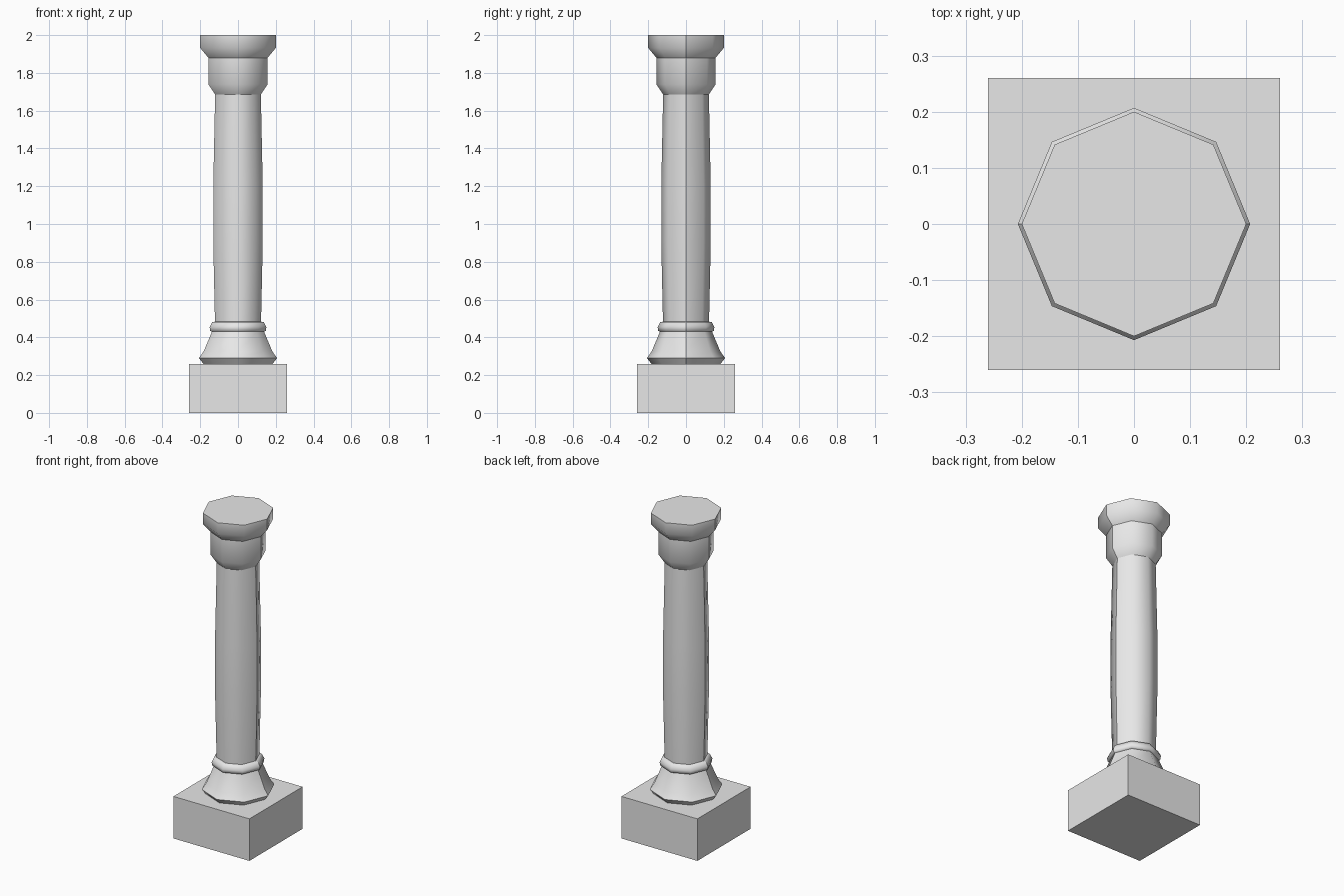
import bpy
import bmesh
from math import cos, sin, pi

cube = bpy.data.objects.get("Cube")
if cube:
    bpy.data.objects.remove(cube, do_unlink=True)

# One plain stone colour
stone = bpy.data.materials.new("pale_grey_stone")
stone.use_nodes = True
stone.diffuse_color = (0.8, 0.8, 0.8, 1)
stone.node_tree.nodes["Principled BSDF"].inputs["Base Color"].default_value = stone.diffuse_color


def add_object(name, bm):
    bmesh.ops.recalc_face_normals(bm, faces=bm.faces)
    mesh = bpy.data.meshes.new(name)
    bm.to_mesh(mesh)
    bm.free()
    mesh.materials.append(stone)
    obj = bpy.data.objects.new(name, mesh)
    bpy.context.collection.objects.link(obj)
    return obj


def turned_part(name, profile, sides=8):
    """Octagonal turning from (radius, height, crisp ring) points, capped at both ends."""
    bm = bmesh.new()
    rings = []
    for radius, z, crisp in profile:
        angles = [2 * pi * i / sides for i in range(sides)]
        rings.append([bm.verts.new((radius * cos(a), radius * sin(a), z)) for a in angles])
    for low, high in zip(rings, rings[1:]):
        for i in range(sides):
            j = (i + 1) % sides
            bm.faces.new((low[i], low[j], high[j], high[i])).smooth = True
    for ring in (rings[0], rings[-1]):
        bm.faces.new(ring)
    # Crisp rings, and the two side seams where the halves meet
    for ring, (radius, z, crisp) in zip(rings, profile):
        for i in range(sides):
            if crisp:
                bm.edges.get((ring[i], ring[(i + 1) % sides])).smooth = False
    for low, high in zip(rings, rings[1:]):
        for i in (0, sides // 2):
            bm.edges.get((low[i], high[i])).smooth = False
    return add_object(name, bm)


# Square plinth
bm = bmesh.new()
bmesh.ops.create_cube(bm, size=1)
for v in bm.verts:
    v.co = (v.co.x * 0.52, v.co.y * 0.52, (v.co.z + 0.5) * 0.26)
add_object("plinth", bm)

# Flared foot with a collar, swelling shaft, then stepped capital
turned_part("column", [
    (0.183, 0.26, True),
    (0.207, 0.29, True),
    (0.182, 0.325, False),
    (0.138, 0.43, True),
    (0.148, 0.435, False),
    (0.15, 0.455, False),
    (0.137, 0.48, False),
    (0.122, 0.483, True),
    (0.131, 0.9, False),
    (0.131, 1.2, False),
    (0.121, 1.685, True),
    (0.157, 1.74, False),
    (0.157, 1.88, True),
    (0.2, 1.932, False),
    (0.2, 2.0, True),
])
